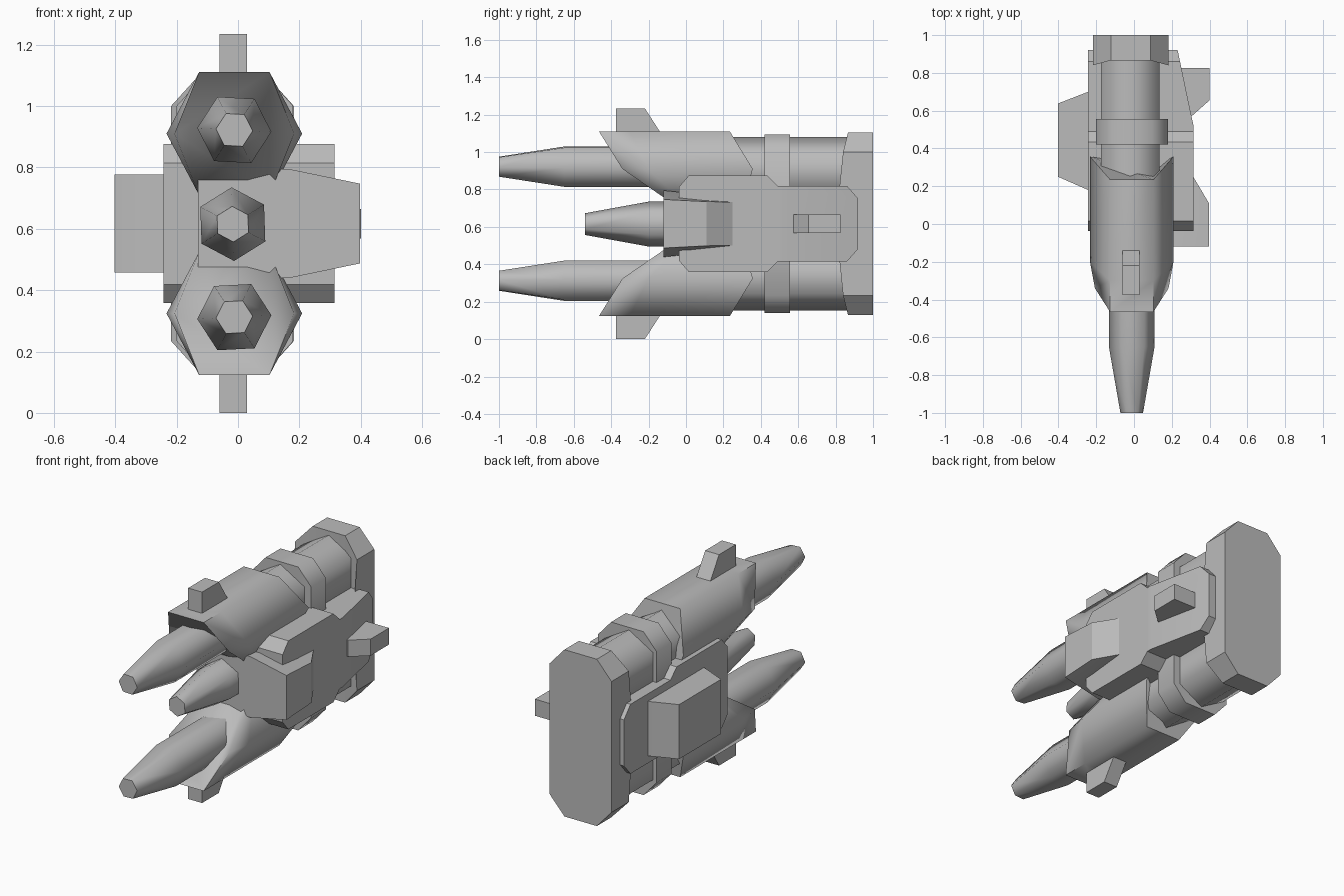
import bpy, bmesh, math
from mathutils import Vector

if "Cube" in bpy.data.objects:
    bpy.data.objects.remove(bpy.data.objects["Cube"], do_unlink=True)

MID = 0.617   # height of the horizontal symmetry plane
CX = -0.012   # centre line of the barrels and pods

grey = bpy.data.materials.new("plain_grey")
grey.use_nodes = True
grey.diffuse_color = (0.5, 0.5, 0.5, 1)
grey.node_tree.nodes["Principled BSDF"].inputs["Base Color"].default_value = (0.5, 0.5, 0.5, 1)


def loft(name, rings, flip=False, smooth=30, edit=None):
    """Skin closed rings of points, cap both ends, optionally flip about MID."""
    bm = bmesh.new()
    loops = [[bm.verts.new((x, y, 2 * MID - z if flip else z)) for x, y, z in r] for r in rings]
    n = len(loops[0])
    for a, b in zip(loops, loops[1:]):
        for i in range(n):
            j = (i + 1) % n
            bm.faces.new((a[i], a[j], b[j], b[i]))
    bm.faces.new(loops[0])
    bm.faces.new(loops[-1])
    if edit:
        edit(bm)
    bmesh.ops.recalc_face_normals(bm, faces=bm.faces)
    mesh = bpy.data.meshes.new(name)
    bm.to_mesh(mesh)
    bm.free()
    mesh.materials.append(grey)
    ob = bpy.data.objects.new(name, mesh)
    bpy.context.collection.objects.link(ob)
    bpy.ops.object.select_all(action='DESELECT')
    ob.select_set(True)
    bpy.context.view_layer.objects.active = ob
    bpy.ops.object.shade_smooth_by_angle(angle=math.radians(smooth))
    return ob


def prism_x(name, yz, lo, hi, **kw):
    return loft(name, [[(x, y, z) for y, z in yz] for x in (lo, hi)], **kw)


def prism_z(name, xy, lo, hi, **kw):
    return loft(name, [[(x, y, z) for x, y in xy] for z in (lo, hi)], **kw)


def hex_ring(y, r, z, turn, cx=CX):
    angles = [math.radians(60 * i + turn) for i in range(6)]
    return [(cx + r * math.cos(a), y, z + r * math.sin(a)) for a in angles]


def both(name, rings, **kw):
    loft("upper_" + name, rings, **kw)
    loft("lower_" + name, rings, flip=True, **kw)


# Barrels: six-sided, tapering to a flat muzzle
both("barrel", [hex_ring(y, r, 0.922, -3) for y, r in
                ((-1, 0.06), (-0.65, 0.121), (-0.1, 0.121))], smooth=65)
loft("middle_barrel", [hex_ring(y, r, 0.615, 32, -0.017) for y, r in
                       ((-0.54, 0.058), (-0.2, 0.12), (0, 0.12))], smooth=65)


# Armoured pods: hexagonal shells with raked ends
def pod_ring(y_top, y_mid, y_low, half):
    section = ((-0.115, 1.11, y_top), (0.115, 1.11, y_top), (half, 0.91, y_mid),
               (0.115, 0.71, y_low), (-0.115, 0.71, y_low), (-half, 0.91, y_mid))
    return [(CX + x, y, z) for x, z, y in section]


both("pod", [pod_ring(-0.465, -0.34, -0.05, 0.195),
             pod_ring(-0.3, -0.2, 0, 0.221),
             pod_ring(0.235, 0.357, 0.3, 0.221)], smooth=65)

# Small fins on the pods
fin = [(-0.375, 1.05), (-0.375, 1.234), (-0.22, 1.234), (-0.14, 1.11), (-0.14, 1.05)]
prism_x("top_fin", fin, -0.06, 0.03)
prism_x("bottom_fin", fin, -0.06, 0.03, flip=True)

# Rear tubes and the straps around them
both("tube", [hex_ring(y, 0.18, 0.9, 30, -0.02) for y in (0.1, 0.9)], smooth=65)
strap = [(-0.2, 0.7), (-0.2, 1.0), (-0.115, 1.095), (0.095, 1.095), (0.18, 1.0), (0.18, 0.7)]
both("strap", [[(x, y, z) for x, z in strap] for y in (0.42, 0.557)], smooth=50)

# Rear plate: chamfered ends and a shallow V on the back
corner = [(0.2, 1.0), (0.105, 1.105)]
outline = [(x, z) for x, z in corner] + [(-x, z) for x, z in reversed(corner)]
outline += [(-0.2, MID)] + [(-x, 2 * MID - z) for x, z in corner]
outline += [(x, 2 * MID - z) for x, z in reversed(corner)] + [(0.2, MID)]


def plate_y(z, rear):
    t = min(1, abs(z - MID) / 0.383)
    if rear:
        return 0.94 + 0.06 * t
    return 0.8 + 0.04 * t + max(0, abs(z - MID) - 0.383) * 0.25


def split_plate(bm):
    bmesh.ops.connect_verts_nonplanar(bm, angle_limit=0.01, faces=bm.faces[:])


loft("rear_plate", [[(x - 0.018, plate_y(z, rear), z) for x, z in outline]
                    for rear in (False, True)], edit=split_plate)

# Main body: stepped side outline, left side tapering toward the rear
half = [(-0.037, 0.815), (0.016, 0.876), (0.433, 0.876), (0.49, 0.82), (0.86, 0.82), (0.92, 0.752)]
body = half + [(y, 2 * MID - z) for y, z in reversed(half)]


def taper(bm):
    bmesh.ops.bisect_plane(bm, geom=bm.verts[:] + bm.edges[:] + bm.faces[:],
                           plane_co=Vector((0, 0.52, 0)), plane_no=Vector((0, 1, 0)))
    for v in bm.verts:
        if v.co.x > 0:
            v.co.x -= max(0, v.co.y - 0.52) * 0.21


prism_x("main_body", body, -0.243, 0.315, edit=taper)


# Nose block: reaches out to the left and slopes back into the body
def nose_ring(x, y_back, z_front, z_back):
    return [(x, -0.12, 2 * MID - z_front), (x, y_back, 2 * MID - z_back),
            (x, y_back, z_back), (x, -0.12, z_front)]


loft("nose_block", [nose_ring(-0.13, 0.4, 0.795, 0.74),
                    nose_ring(0.165, 0.5, 0.795, 0.73),
                    nose_ring(0.397, 0.11, 0.747, 0.735)])

# Side blocks
prism_z("right_side_block", [(-0.2, 0.7), (-0.243, 0.7), (-0.402, 0.638), (-0.402, 0.25),
                             (-0.243, 0.18), (-0.2, 0.18)], 0.457, 0.776, smooth=30)
prism_z("left_side_fin", [(0.2, 0.825), (0.4, 0.825), (0.4, 0.655), (0.31, 0.575),
                          (0.2, 0.575)], 0.568, 0.665)
